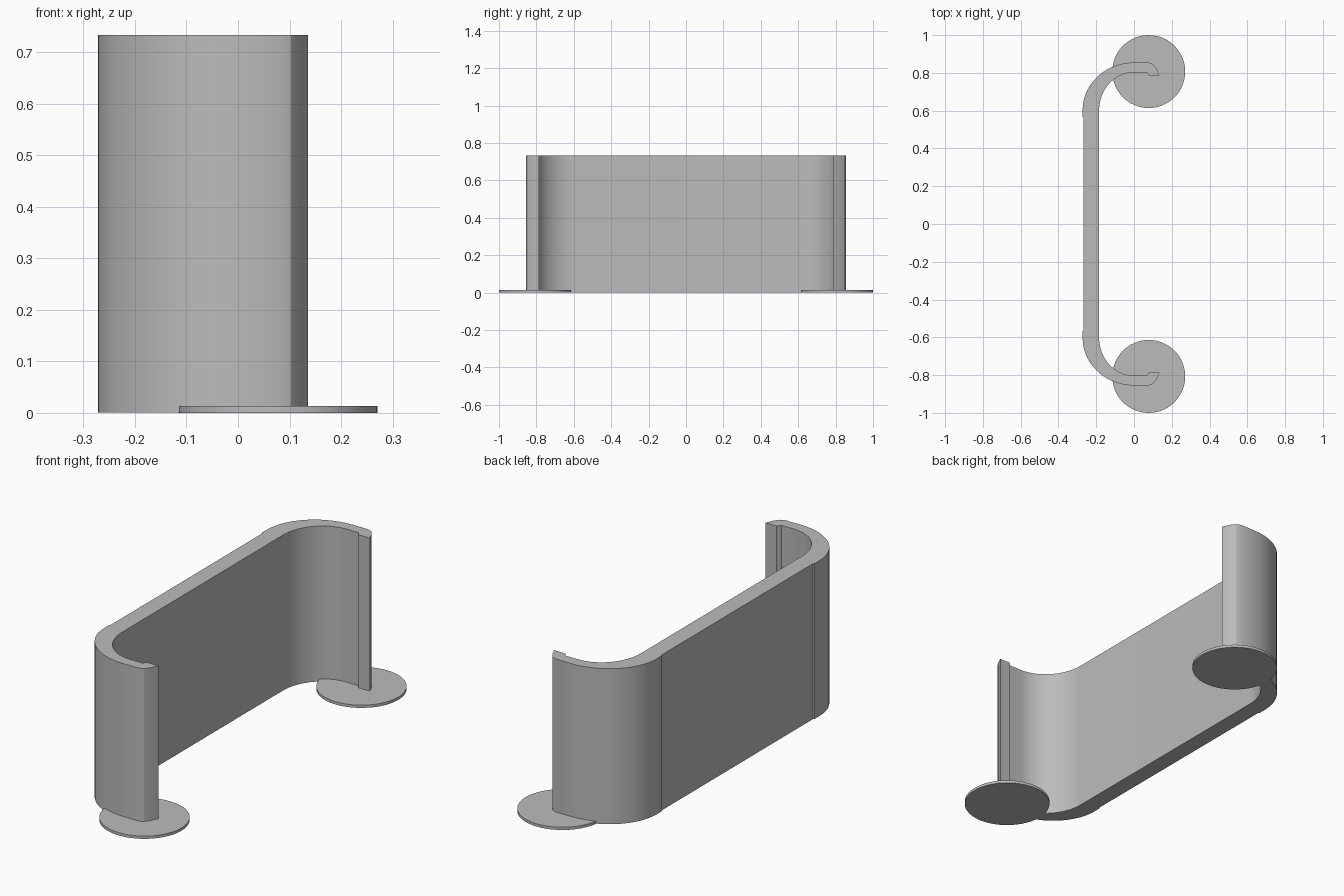
import bpy, bmesh, math

if "Cube" in bpy.data.objects:
    bpy.data.objects.remove(bpy.data.objects["Cube"], do_unlink=True)

GREY = (0.5, 0.5, 0.5, 1)
HEIGHT = 0.733

grey = bpy.data.materials.new("plain grey")
grey.use_nodes = True
grey.diffuse_color = GREY
grey.node_tree.nodes["Principled BSDF"].inputs["Base Color"].default_value = GREY


def prism(name, outline, bottom, top):
    """Extrude a closed outline upwards into a solid."""
    bm = bmesh.new()
    face = bm.faces.new([bm.verts.new((x, y, bottom)) for x, y in outline])
    new = bmesh.ops.extrude_face_region(bm, geom=[face])["geom"]
    verts = [v for v in new if isinstance(v, bmesh.types.BMVert)]
    bmesh.ops.translate(bm, verts=verts, vec=(0, 0, top - bottom))
    bmesh.ops.recalc_face_normals(bm, faces=bm.faces)
    mesh = bpy.data.meshes.new(name)
    bm.to_mesh(mesh)
    bm.free()
    mesh.materials.append(grey)
    obj = bpy.data.objects.new(name, mesh)
    bpy.context.collection.objects.link(obj)
    bpy.ops.object.select_all(action="DESELECT")
    obj.select_set(True)
    bpy.context.view_layer.objects.active = obj
    bpy.ops.object.shade_smooth_by_angle(angle=math.radians(25))
    return obj


def arc(cx, cy, rx, ry, start, end, steps):
    angles = [math.radians(start + (end - start) * i / steps) for i in range(steps + 1)]
    return [(cx + rx * math.cos(a), cy + ry * math.sin(a)) for a in angles]


# Outer skin: flat back with a small step, rounded corner, bevelled lip
outer = [(-0.267, 0.565), (-0.272, 0.568)]
outer += arc(0, 0.605, 0.272, 0.25, 180, 90, 14)
outer += [(0.08, 0.855), (0.103, 0.845), (0.12, 0.822), (0.136, 0.786)]

# Inner skin: lip hook, then rounded corner back to the flat panel
inner = [(0.078, 0.786), (0.066, 0.803)]
inner += arc(0, 0.6, 0.185, 0.203, 90, 180, 14)

# Channel wall, mirrored front to back
half_outer = [(x, -y) for x, y in reversed(outer)]
half_inner = [(x, -y) for x, y in reversed(inner)]
prism("channel_wall", outer + inner + half_inner + half_outer, 0.001, HEIGHT)

# Round foot under each lip
for name, side in (("front_foot", -1), ("back_foot", 1)):
    circle = arc(0.078, side * 0.807, 0.193, 0.193, 0, 360, 48)[:-1]
    prism(name, circle, 0, 0.013)
